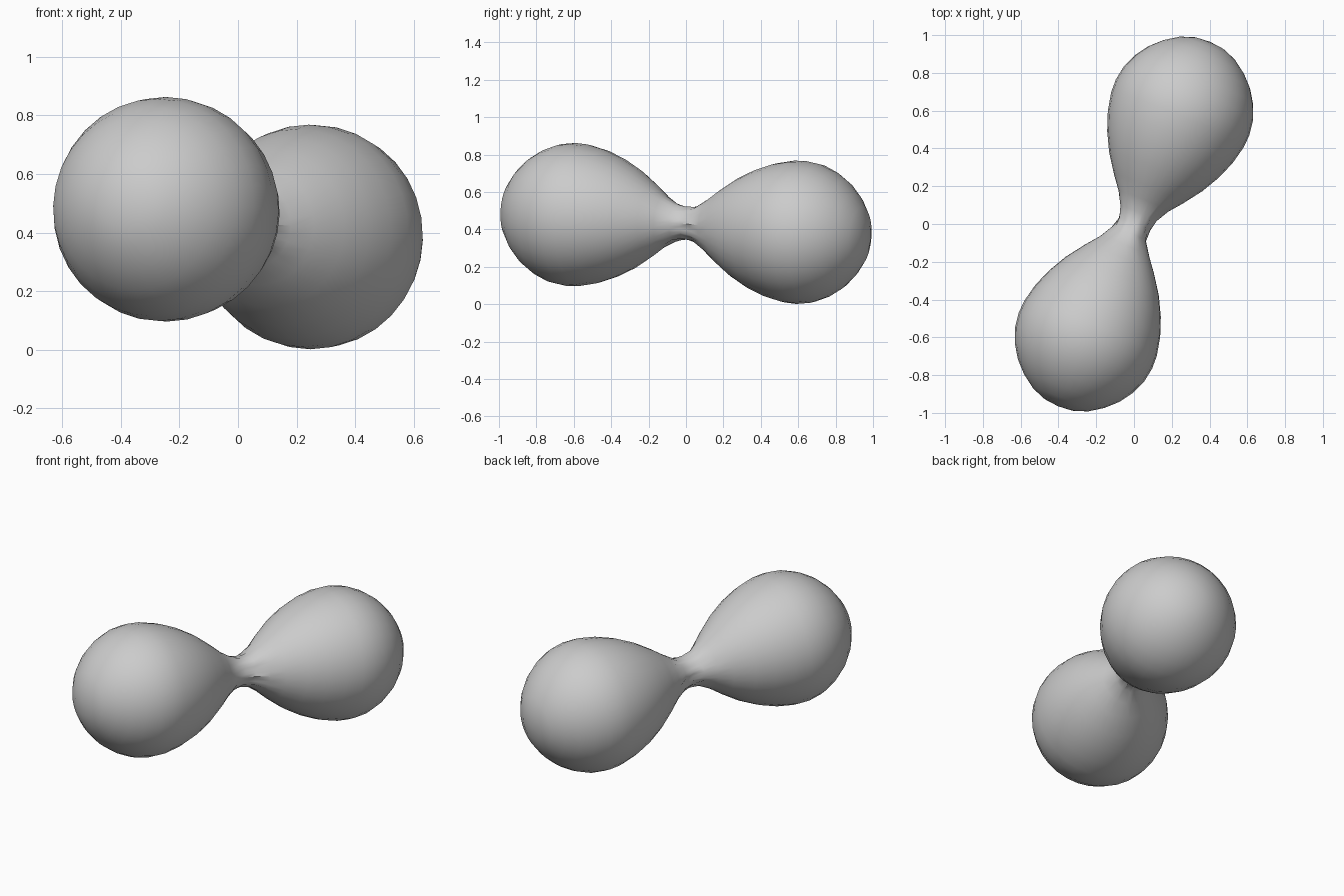
import bpy, bmesh, math, random
from mathutils import Vector

if "Cube" in bpy.data.objects:
    bpy.data.objects.remove(bpy.data.objects["Cube"])

random.seed(4)
SEGMENTS = 32
AXIS = Vector((0.25, 0.6, -0.047)).normalized()
CENTRE = Vector((0, 0, 0.432))

# Half profile along the axis: (distance from the middle, radius)
HALF = [(0.06, 0.098), (0.13, 0.142), (0.2, 0.197), (0.3, 0.267), (0.4, 0.32),
        (0.5, 0.358), (0.6, 0.38), (0.67, 0.383), (0.75, 0.371), (0.83, 0.338),
        (0.9, 0.292), (0.96, 0.232), (1.01, 0.16), (1.038, 0.085)]
TIP = 1.048
profile = [(-s, r) for s, r in reversed(HALF)] + [(0, 0.086)] + HALF

# Frame around the tilted axis
side = AXIS.cross(Vector((0, 0, 1))).normalized()
up = side.cross(AXIS)

# Two rounded lobes joined by a narrow neck
bm = bmesh.new()
rings = []
for s, r in profile:
    ring = []
    for i in range(SEGMENTS):
        a = 2 * math.pi * i / SEGMENTS
        rough = random.uniform(-0.008, 0.008) if abs(s) < 0.1 else 0
        ring.append(bm.verts.new(CENTRE + AXIS * s +
                                 (side * math.cos(a) + up * math.sin(a)) * (r + rough)))
    rings.append(ring)
for a, b in zip(rings, rings[1:]):
    for i in range(SEGMENTS):
        j = (i + 1) % SEGMENTS
        bm.faces.new((a[i], a[j], b[j], b[i]))

# Closed tips
for ring, s in ((rings[0], -TIP), (rings[-1], TIP)):
    tip = bm.verts.new(CENTRE + AXIS * s)
    for i in range(SEGMENTS):
        bm.faces.new((ring[i], ring[(i + 1) % SEGMENTS], tip))
bmesh.ops.recalc_face_normals(bm, faces=bm.faces)

mesh = bpy.data.meshes.new("double_lobe")
bm.to_mesh(mesh)
bm.free()
body = bpy.data.objects.new("double_lobe", mesh)
bpy.context.collection.objects.link(body)

grey = bpy.data.materials.new("light grey")
grey.diffuse_color = (0.6, 0.6, 0.6, 1)
grey.use_nodes = True
grey.node_tree.nodes["Principled BSDF"].inputs["Base Color"].default_value = grey.diffuse_color
mesh.materials.append(grey)

# Smooth lobes, creases kept on the rough neck
bpy.context.view_layer.objects.active = body
body.select_set(True)
bpy.ops.object.shade_smooth_by_angle(angle=math.radians(35))
